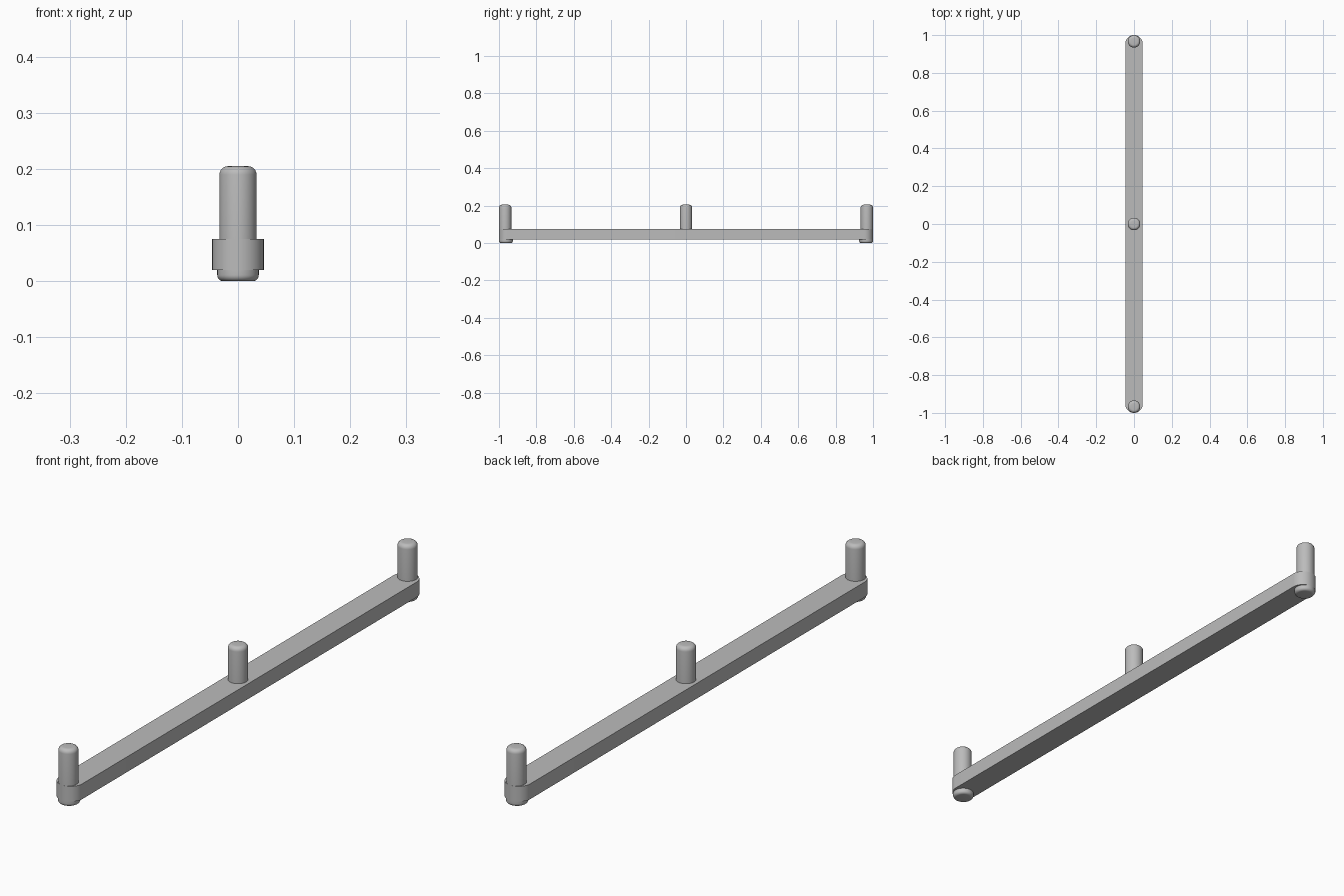
import bpy, bmesh, math

cube = bpy.data.objects.get("Cube")
if cube:
    bpy.data.objects.remove(cube)

# Single grey material
GREY = (0.5, 0.5, 0.5, 1)
grey = bpy.data.materials.new("plain grey")
grey.use_nodes = True
grey.diffuse_color = GREY
grey.node_tree.nodes["Principled BSDF"].inputs["Base Color"].default_value = GREY


def finish(bm, name, y=0):
    bmesh.ops.recalc_face_normals(bm, faces=bm.faces)
    mesh = bpy.data.meshes.new(name)
    bm.to_mesh(mesh)
    bm.free()
    mesh.materials.append(grey)
    obj = bpy.data.objects.new(name, mesh)
    obj.location.y = y
    bpy.context.collection.objects.link(obj)
    bpy.ops.object.select_all(action='DESELECT')
    obj.select_set(True)
    bpy.context.view_layer.objects.active = obj
    bpy.ops.object.shade_smooth_by_angle(angle=math.radians(35))
    return obj


def round_peg(name, radius, base, tip, fillet, y, sides=48, steps=6):
    """Solid turned peg with a rounded rim at its tip (tip may be below base)."""
    way = 1 if tip > base else -1
    profile = [(0, base), (radius, base)]
    for i in range(steps + 1):
        a = math.pi / 2 * i / steps
        profile.append((radius - fillet + fillet * math.cos(a),
                        tip - way * fillet * (1 - math.sin(a))))
    profile.append((0, tip))
    bm = bmesh.new()
    verts = [bm.verts.new((r, 0, z)) for r, z in profile]
    edges = [bm.edges.new(pair) for pair in zip(verts, verts[1:])]
    bmesh.ops.spin(bm, geom=verts + edges, cent=(0, 0, 0), axis=(0, 0, 1),
                   angle=math.tau, steps=sides)
    bmesh.ops.remove_doubles(bm, verts=bm.verts, dist=0.0001)
    return finish(bm, name, y)


# Long flat bar with semicircular ends
HALF_WIDTH, BOTTOM, TOP = 0.046, 0.02, 0.075
bm = bmesh.new()
outline = []
for side in (1, -1):
    for i in range(25):
        a = math.pi * i / 24
        outline.append(bm.verts.new((side * HALF_WIDTH * math.cos(a),
                                     side * (1 - HALF_WIDTH + HALF_WIDTH * math.sin(a)),
                                     BOTTOM)))
base = bm.faces.new(outline)
top = bmesh.ops.extrude_face_region(bm, geom=[base])["geom"]
bmesh.ops.translate(bm, vec=(0, 0, TOP - BOTTOM),
                    verts=[v for v in top if isinstance(v, bmesh.types.BMVert)])
if not any(all(v.co.z < BOTTOM + 0.001 for v in f.verts) for f in bm.faces):
    bm.faces.new(outline)
finish(bm, "bar")

# Upright pegs, the end ones flush with the bar tips
PEG, FOOT = 0.033, 0.037
round_peg("middle_peg", PEG, TOP, 0.205, 0.015, 0)
for word, side in (("front", -1), ("back", 1)):
    round_peg(word + "_peg", PEG, TOP, 0.205, 0.015, side * (1 - PEG))
    round_peg(word + "_foot", FOOT, BOTTOM, 0, 0.011, side * (1 - FOOT))
